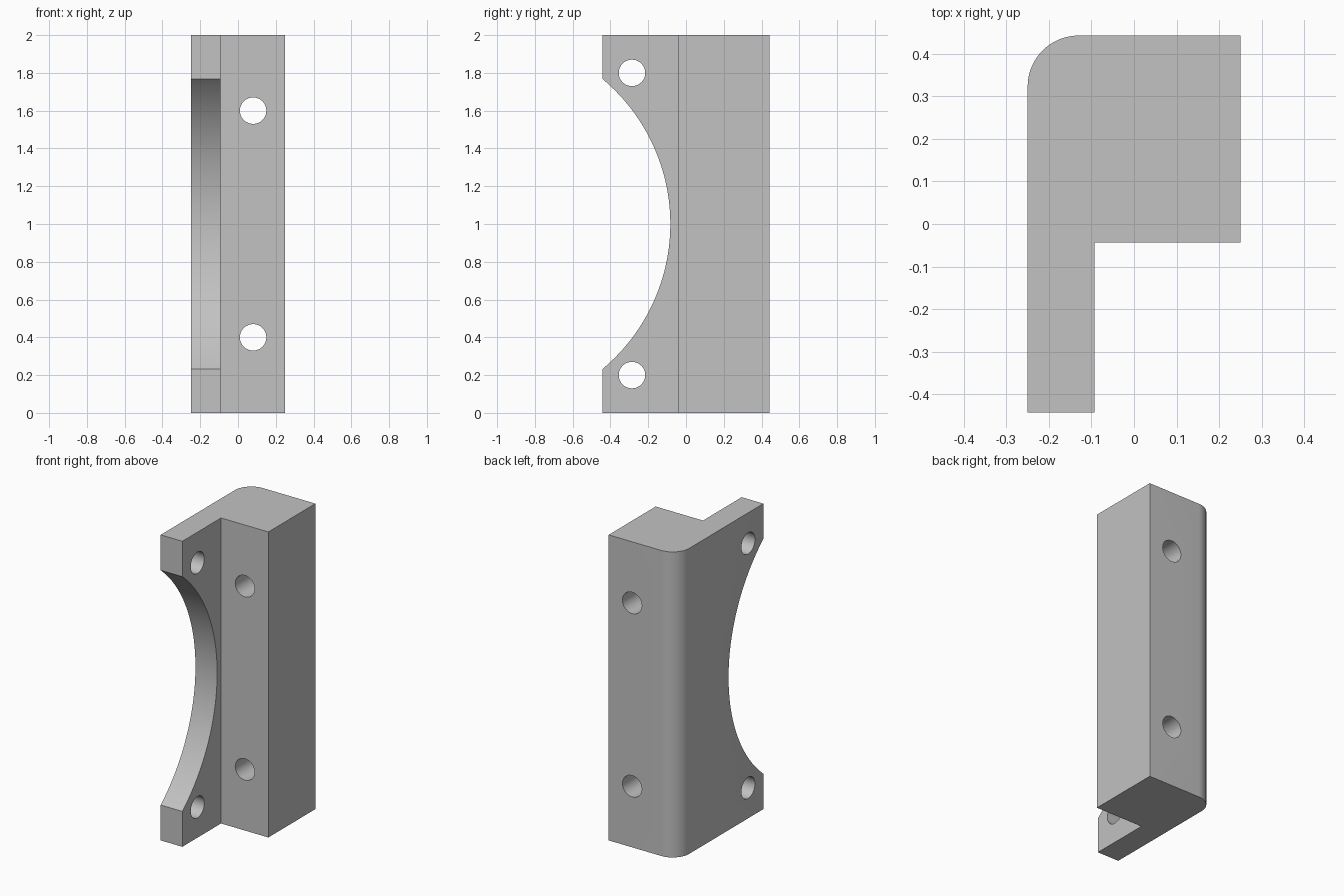
import bpy
import bmesh
from math import cos, sin, pi, radians

if "Cube" in bpy.data.objects:
    bpy.data.objects.remove(bpy.data.objects["Cube"], do_unlink=True)

# Overall sizes
HALF_X, HALF_Y, HEIGHT = 0.25, 0.443, 2.0
FLANGE_X, STEP_Y = -0.093, -0.043
FILLET, HOLE = 0.12, 0.07

# Plain grey material
grey = bpy.data.materials.new("plain grey")
grey.use_nodes = True
colour = (0.54, 0.54, 0.54, 1)
grey.diffuse_color = colour
grey.node_tree.nodes["Principled BSDF"].inputs["Base Color"].default_value = colour

# L-shaped plan with one rounded back corner
outline = [(-HALF_X, -HALF_Y), (FLANGE_X, -HALF_Y), (FLANGE_X, STEP_Y),
           (HALF_X, STEP_Y), (HALF_X, HALF_Y)]
steps = 16
for i in range(steps + 1):
    a = pi / 2 * (1 + i / steps)
    outline.append((-HALF_X + FILLET + FILLET * cos(a),
                    HALF_Y - FILLET + FILLET * sin(a)))

# Extrude the plan to full height
bm = bmesh.new()
base = bm.faces.new([bm.verts.new((x, y, 0)) for x, y in outline])
top = bmesh.ops.extrude_face_region(bm, geom=[base])["geom"]
bmesh.ops.translate(bm, vec=(0, 0, HEIGHT),
                    verts=[v for v in top if isinstance(v, bmesh.types.BMVert)])
bmesh.ops.recalc_face_normals(bm, faces=bm.faces)
mesh = bpy.data.meshes.new("bracket")
bm.to_mesh(mesh)
bm.free()
mesh.materials.append(grey)
bracket = bpy.data.objects.new("bracket", mesh)
bpy.context.collection.objects.link(bracket)


def cut(name, radius, depth, location, rotation, sides):
    """Subtract a cylinder from the bracket."""
    bpy.ops.mesh.primitive_cylinder_add(vertices=sides, radius=radius, depth=depth,
                                        location=location, rotation=rotation)
    cutter = bpy.context.object
    cutter.name = name
    cutter.hide_render = True
    cutter.data.materials.append(grey)
    bpy.ops.object.select_all(action="DESELECT")
    bpy.context.view_layer.objects.active = bracket
    bracket.select_set(True)
    mod = bracket.modifiers.new(name, "BOOLEAN")
    mod.operation = "DIFFERENCE"
    mod.solver = "EXACT"
    mod.object = cutter
    bpy.ops.object.modifier_apply(modifier=mod.name)
    bpy.data.objects.remove(cutter, do_unlink=True)


along_x, along_y = (0, pi / 2, 0), (pi / 2, 0, 0)

# Large circular scoop in the flange
cut("scoop_cutter", 1.0, 0.4, (-0.2, -1.083, HEIGHT / 2), along_x, 192)

# Screw holes, mirrored about mid height
for side in (-1, 1):
    cut("flange_hole_cutter", HOLE, 0.4,
        (-0.2, -0.286, HEIGHT / 2 + side * 0.8), along_x, 48)
    cut("block_hole_cutter", HOLE, 1.2,
        (0.08, 0.2, HEIGHT / 2 + side * 0.6), along_y, 48)

# Smooth curved walls, crisp edges elsewhere
bpy.ops.object.shade_smooth_by_angle(angle=radians(30))
